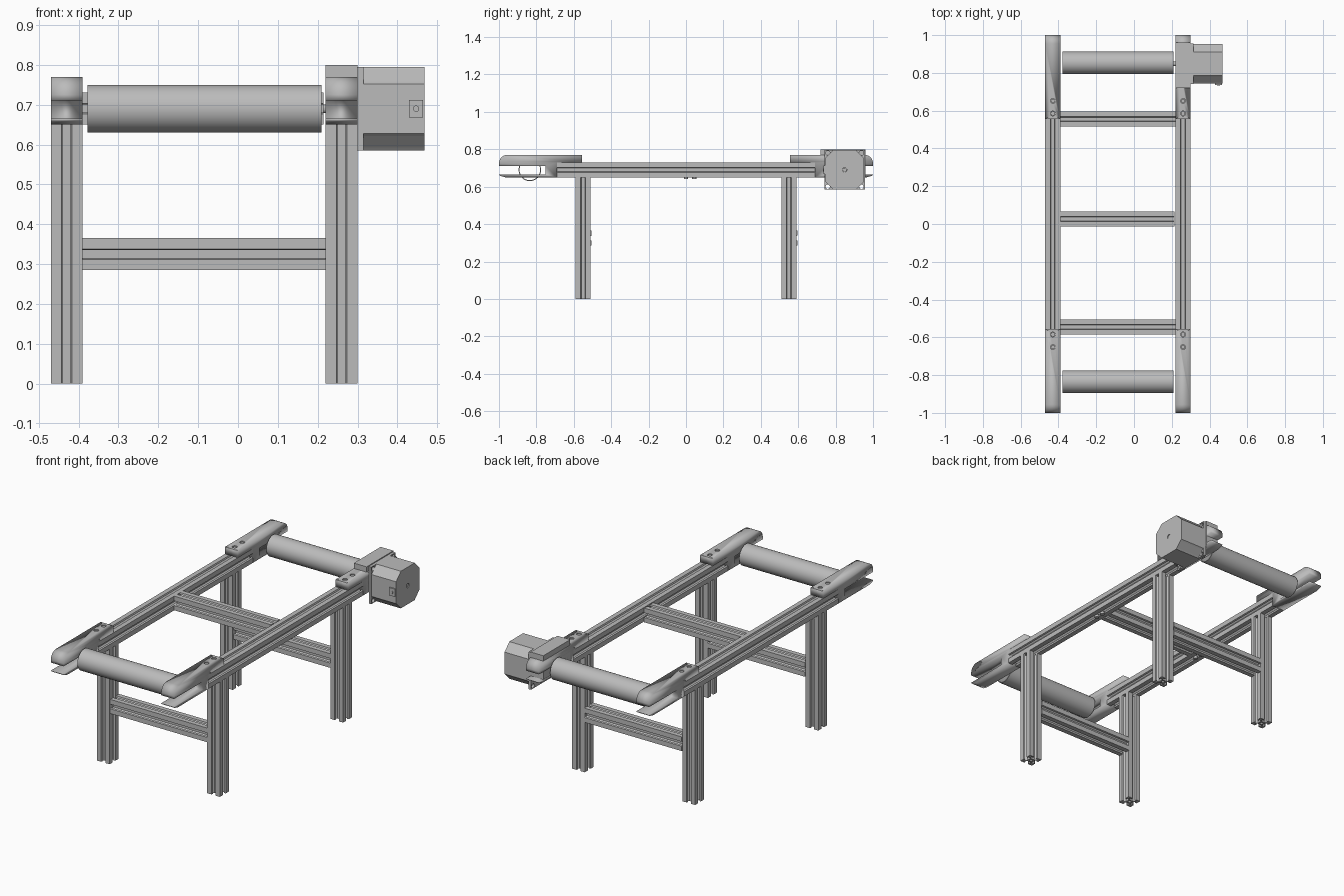
import bpy, math
from mathutils import Matrix, Vector

cube = bpy.data.objects.get("Cube")
if cube:
    bpy.data.objects.remove(cube, do_unlink=True)

metal = bpy.data.materials.new("grey_metal")
metal.use_nodes = True
colour = (0.5, 0.5, 0.5, 1)
metal.diffuse_color = colour
metal.node_tree.nodes["Principled BSDF"].inputs["Base Color"].default_value = colour

# Columns: where the profile's u, v and its length point in space
AXES = {
    "x": Matrix(((0, 0, 1), (1, 0, 0), (0, 1, 0))),
    "y": Matrix(((-1, 0, 0), (0, 0, 1), (0, 1, 0))),
    "z": Matrix.Identity(3),
}


def prism(name, loops, start, end, axis="x", at=(0, 0), smooth=False):
    """Extrude closed loops (outline, then holes) along an axis."""
    curve = bpy.data.curves.new(name, "CURVE")
    curve.dimensions = "2D"
    curve.fill_mode = "BOTH"
    curve.extrude = (end - start) / 2
    for loop in loops:
        spline = curve.splines.new("POLY")
        spline.points.add(len(loop) - 1)
        for point, (u, v) in zip(spline.points, loop):
            point.co = (u, v, 0, 1)
        spline.use_cyclic_u = True
    temp = bpy.data.objects.new(name, curve)
    bpy.context.collection.objects.link(temp)
    graph = bpy.context.evaluated_depsgraph_get()
    mesh = bpy.data.meshes.new_from_object(temp.evaluated_get(graph))
    bpy.data.objects.remove(temp, do_unlink=True)
    turn = AXES[axis]
    middle = (start + end) / 2
    offset = {"x": (middle, *at), "y": (at[0], middle, at[1]), "z": (*at, middle)}[axis]
    mesh.transform(Matrix.Translation(Vector(offset)) @ turn.to_4x4())
    mesh.materials.clear()
    mesh.materials.append(metal)
    obj = bpy.data.objects.new(name, mesh)
    bpy.context.collection.objects.link(obj)
    if smooth:
        bpy.ops.object.select_all(action="DESELECT")
        obj.select_set(True)
        bpy.context.view_layer.objects.active = obj
        bpy.ops.object.shade_smooth_by_angle(angle=math.radians(30))
    else:
        mesh.shade_flat()
    return obj


def circle(radius, sides=24, u=0, v=0):
    steps = [math.tau * i / sides for i in range(sides)]
    return [(u + radius * math.cos(a), v + radius * math.sin(a)) for a in steps]


def rectangle(w, h):
    return [(-w, -h), (w, -h), (w, h), (-w, h)]


# Slotted square bar section: one side turned four times
SIDE = [(-.04, -.04), (-.013, -.04), (-.010, -.031), (-.022, -.031), (-.022, -.027),
        (-.011, -.016), (.011, -.016), (.022, -.027), (.022, -.031), (.010, -.031), (.013, -.04)]
outline = []
for c, s in ((1, 0), (0, 1), (-1, 0), (0, -1)):
    outline += [(u * c - v * s, u * s + v * c) for u, v in SIDE]
BAR = [outline, circle(.008, 12)]

# End bracket section: rounded upper arm, open gap, tapered lower lip
nose = [(.955 + .045 * math.sin(a), .725 + .045 * math.cos(a))
        for a in (math.pi / 2 * i / 8 for i in range(9))]
BRACKET = [(.555, .73), (.555, .77), *nose, (1, .71), (.75, .71), (.75, .665),
           (1, .665), (.995, .658), (.965, .65), (.69, .65), (.69, .73)]

# Frame: legs, side rails and slotted end brackets
for side, x in (("right", -.43), ("left", .26)):
    prism(side + "_rail", BAR, -.69, .69, "y", (x, .69))
    for end, s in (("front", -1), ("back", 1)):
        label = end + "_" + side
        prism(label + "_leg", BAR, 0, .65, "z", (x, .55 * s))
        bracket = prism(label + "_bracket", [[(s * y, z) for y, z in BRACKET]],
                        x - .04, x + .04, smooth=True)
        for i, y in enumerate((.585, .652)):
            hole = prism(f"{label}_hole_cutter_{i}", [circle(.013)], .745, .8, "z", (x, y * s))
            hole.hide_render = True
            hole.hide_viewport = True
            hole.display_type = "WIRE"
            cut = bracket.modifiers.new("bolt_hole", "BOOLEAN")
            cut.operation = "DIFFERENCE"
            cut.object = hole
            prism(f"{label}_bolt_{i}", [circle(.011)], .744, .765, "z", (x, y * s))
    for i, y in enumerate((0, .045)):
        prism(f"{side}_under_bolt_{i}", [circle(.012)], .64, .655, "z", (x, y))

# Cross bars
prism("front_cross_bar", BAR, -.39, .22, "x", (-.545, .325))
prism("back_cross_bar", BAR, -.39, .22, "x", (.555, .325))
prism("middle_cross_bar", BAR, -.39, .215, "x", (.027, .69))

# Hollow rollers
for end, y in (("front", -.835), ("back", .853)):
    prism(end + "_roller", [circle(.06, 48), circle(.055, 48)], -.378, .21, "x", (y, .69), True)

# Motor mount, flange and body with cut corners
MOTOR = (.848, .69)
prism("motor_mount", [rectangle(.12, .075), circle(.042, 32, .005, -.035)],
      .22, .30, "x", (.84, .725), True)
corners = [(a * .09, b * .09) for a in (-1, 1) for b in (-1, 1)]
prism("motor_flange", [rectangle(.108, .105)] + [circle(.012, 16, *c) for c in corners],
      .30, .315, "x", MOTOR)
body = []
for c, s in ((1, 0), (0, 1), (-1, 0), (0, -1)):
    corner = [(.105, .062), (.098, .068), (.068, .098), (.062, .105)]
    body += [(u * c - v * s, u * s + v * c) for u, v in corner]
prism("motor_body", [body, circle(.012)], .315, .468, "x", MOTOR)
prism("motor_shaft", [circle(.011)], .20, .464, "x", MOTOR)
prism("motor_socket", [rectangle(.018, .022)], .736, .76, "y", (.447, .69))
prism("motor_socket_pin", [circle(.008, 12)], .732, .74, "y", (.447, .69))
